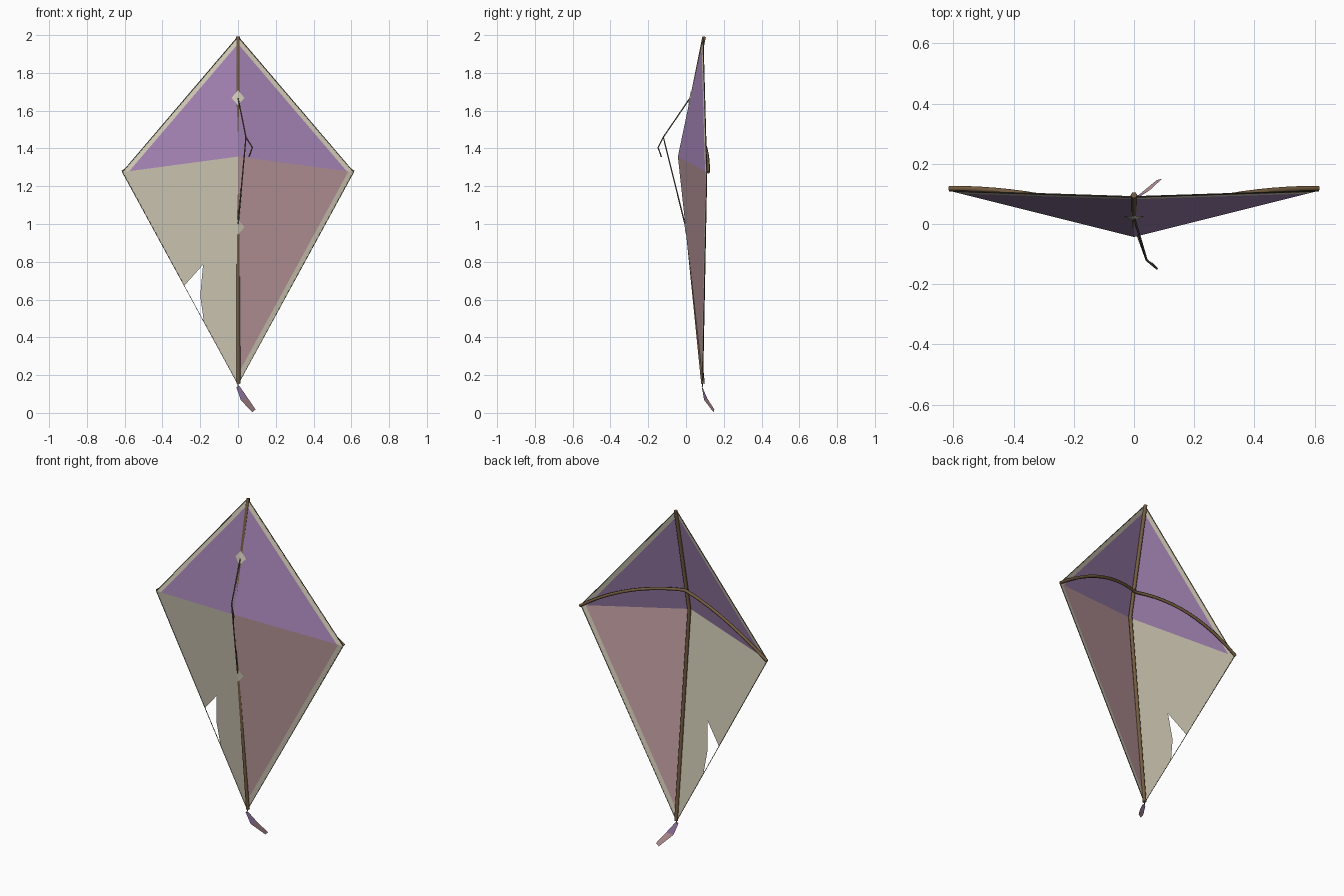
import bpy
from mathutils import Vector as V

cube = bpy.data.objects.get("Cube")
if cube:
    bpy.data.objects.remove(cube)


def material(name, srgb):
    col = [(c / 255) ** 2.2 for c in srgb] + [1]
    m = bpy.data.materials.new(name)
    m.use_nodes = True
    m.diffuse_color = col
    bsdf = m.node_tree.nodes["Principled BSDF"]
    bsdf.inputs["Base Color"].default_value = col
    bsdf.inputs["Roughness"].default_value = 0.9
    return m


purple = material("faded purple", (158, 127, 174))
cream = material("cream", (206, 199, 179))
pink = material("dusty pink", (188, 153, 157))
wood = material("brown wood", (116, 93, 66))
twine = material("dark twine", (104, 94, 80))


def sheet(name, faces):
    """Flat cloth faces, each given as (points, material), fronts turned to -y."""
    verts, polys, mats = [], [], []
    for pts, mat in faces:
        pts = [V(p) for p in pts]
        n = sum((a.cross(b) for a, b in zip(pts, pts[1:] + pts[:1])), V())
        if n.y > 0:
            pts.reverse()
        polys.append(range(len(verts), len(verts) + len(pts)))
        verts += pts
        if mat not in mats:
            mats.append(mat)
    me = bpy.data.meshes.new(name)
    me.from_pydata(verts, [], [list(p) for p in polys])
    for m in mats:
        me.materials.append(m)
    for poly, (_, mat) in zip(me.polygons, faces):
        poly.material_index = mats.index(mat)
    ob = bpy.data.objects.new(name, me)
    bpy.context.collection.objects.link(ob)
    return ob


def rod(name, pts, radius, mat):
    """Round rod or string along a path, turned into a mesh."""
    cu = bpy.data.curves.new(name + "_path", "CURVE")
    cu.dimensions = "3D"
    cu.bevel_depth = radius
    cu.bevel_resolution = 1
    cu.use_fill_caps = True
    sp = cu.splines.new("POLY")
    sp.points.add(len(pts) - 1)
    for p, co in zip(sp.points, pts):
        p.co = (*co, 1)
    tmp = bpy.data.objects.new(name + "_path", cu)
    bpy.context.collection.objects.link(tmp)
    deps = bpy.context.evaluated_depsgraph_get()
    me = bpy.data.meshes.new_from_object(tmp.evaluated_get(deps))
    bpy.data.objects.remove(tmp)
    me.materials.clear()
    me.materials.append(mat)
    ob = bpy.data.objects.new(name, me)
    bpy.context.collection.objects.link(ob)
    return ob


# Key points of the sail
top = V((0, 0.09, 1.992))
bottom = V((0, 0.088, 0.15))
keel = V((0, -0.043, 1.357))
tip_l = V((0.612, 0.11, 1.275))
tip_r = V((-0.612, 0.11, 1.275))


def hemmed(p, q, k, mat):
    """Triangle p-q-keel with a cream band along its outer edge."""
    a, b = p.lerp(keel, k), q.lerp(keel, k)
    return [((a, b, keel), mat), ((p, q, b, a), cream)]


def on_panel(x, z):
    """Point on the torn panel's plane."""
    n = (tip_r - keel).cross(bottom - keel)
    y = keel.y - (n.x * (x - keel.x) + n.z * (z - keel.z)) / n.y
    return V((x, y, z))


# Sail with a tear in the lower right panel
tear_top, tear_low = tip_r.lerp(bottom, 0.535), tip_r.lerp(bottom, 0.705)
torn = [keel, tip_r, tear_top, on_panel(-0.185, 0.785),
        on_panel(-0.2, 0.62), tear_low, bottom]
sheet("sail", hemmed(top, tip_l, 0.06, purple) + hemmed(top, tip_r, 0.06, purple)
      + hemmed(tip_l, bottom, 0.045, pink) + [(torn, cream)])

# Edge cord around the sail
rod("edge_cord", [top, tip_l, bottom, tip_r, top], 0.0025, twine)

# Diamond patches where the bridle is tied, folded over the keel
for name, end, t in (("upper_patch", top, 0.49), ("lower_patch", bottom, 0.31)):
    out = V((0, -0.004, 0))
    mid = keel.lerp(end, t) + out
    along = (end - keel).normalized() * 0.04
    faces = []
    for tip in (tip_l, tip_r):
        side = mid + (tip - keel).normalized() * 0.036
        side.z = mid.z
        faces.append(((mid - along, side, mid + along), cream))
    sheet(name, faces)

# Bent spine behind the keel
back = V((0, 0.012, 0))
rod("spine", [top + back * 0.5, keel + back, bottom + V((0.002, 0.002, 0.005))],
    0.011, wood)

# Bowed cross spar
bow = []
for i in range(-12, 13):
    u = i / 12
    bow.append((0.612 * u, 0.012 + 0.106 * (1 - (1 - abs(u)) ** 2),
                1.275 + 0.215 * (1 - u * u)))
rod("cross_spar", bow, 0.009, wood)

# Bridle and loose line end
knot = V((0.042, -0.12, 1.46))
rod("bridle", [keel.lerp(top, 0.49), knot, keel.lerp(bottom, 0.305)], 0.0035, twine)
rod("loose_line", [knot, (0.076, -0.148, 1.405), (0.058, -0.13, 1.355)], 0.0035, twine)

# Short ribbon tail
fold = [(0.015, 0.096, 0.068), (0.052, 0.112, 0.078)]
sheet("tail_ribbon", [
    (((0.008, 0.084, 0.142), (-0.009, 0.084, 0.136), *fold), purple),
    ((*fold, (0.093, 0.15, 0.018), (0.076, 0.146, 0.003)), pink)])
rod("tail_tie", [bottom, (0, 0.085, 0.136)], 0.003, twine)
